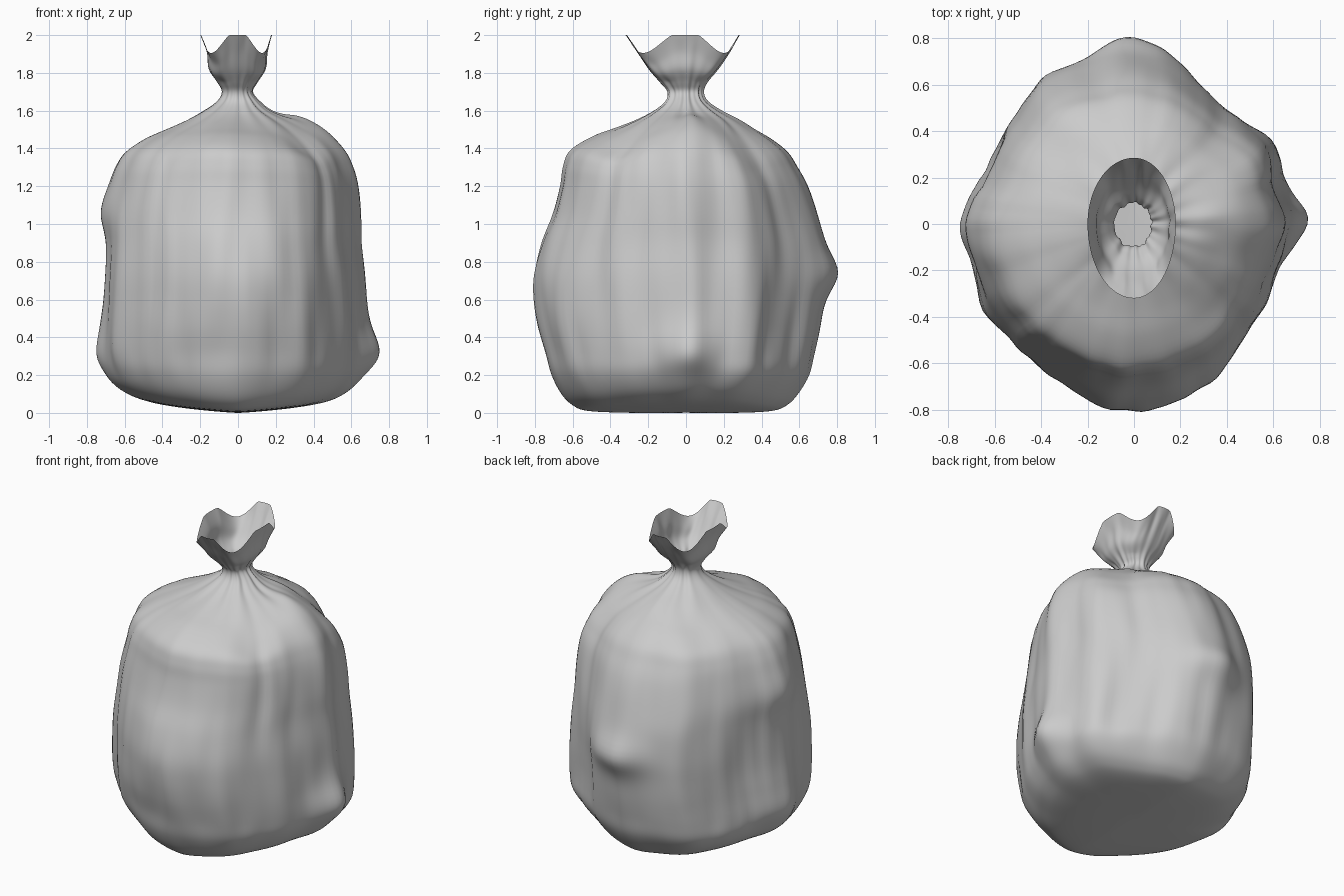
import bpy, bmesh
from math import sin, cos, pi, exp
from mathutils import Vector, noise

if "Cube" in bpy.data.objects:
    bpy.data.objects.remove(bpy.data.objects["Cube"])

# Profile rows from base to rim: height, reach to -x, +x, -y, +y
ROWS = [
    (0.00, .02, .02, .02, .02), (0.00, .28, .28, .30, .28), (0.01, .46, .46, .52, .46),
    (0.04, .58, .56, .60, .54), (0.10, .66, .63, .66, .60), (0.20, .705, .68, .71, .66),
    (0.32, .725, .695, .74, .69), (0.46, .72, .69, .78, .72), (0.60, .71, .68, .80, .74),
    (0.74, .705, .67, .80, .75), (0.90, .70, .655, .765, .74), (1.05, .70, .65, .71, .70),
    (1.20, .67, .635, .67, .65), (1.30, .64, .61, .65, .60), (1.38, .59, .57, .61, .55),
    (1.45, .49, .49, .49, .46), (1.50, .38, .38, .37, .37), (1.55, .27, .27, .26, .28),
    (1.60, .18, .17, .17, .18), (1.65, .11, .11, .11, .11), (1.70, .085, .075, .10, .09),
    (1.75, .11, .10, .14, .11), (1.82, .155, .145, .20, .17), (1.91, .165, .155, .26, .23),
    (2.00, .20, .18, .32, .285)]
# Plan outline radius every 15 degrees, starting at +x
PLAN = [.74, .71, .73, .68, .69, .76, .80, .78, .77, .71, .69, .70,
        .75, .74, .74, .73, .74, .79, .81, .78, .75, .70, .69, .69]
# Local corners poking out of the skin: angle, height, amount, angular size, height size
CORNERS = [(0, .32, .075, .25, .13), (pi, .32, .02, .3, .13), (pi / 2, .74, .095, .25, .12),
           (pi, 1.07, .035, .3, .13), (-.7, .8, -.03, .15, .4),
           (pi / 4, .12, .05, .4, .2), (.75 * pi, .12, .05, .4, .2)]
# Shoulder lumps and hollows: x, y, rise, size
LUMPS = [(.38, .04, .05, .15), (.42, .36, -.05, .18), (.38, -.36, -.05, .14),
         (-.1, -.5, .015, .2), (-.3, .3, -.02, .15)]
SIDES, STEPS = 144, 5


def spline(p0, p1, p2, p3, t):
    return 0.5 * (2 * p1 + (p2 - p0) * t + (2 * p0 - 5 * p1 + 4 * p2 - p3) * t * t
                  + (3 * p1 - p0 - 3 * p2 + p3) * t ** 3)


def smooth(a, b, v):
    t = min(1, max(0, (v - a) / (b - a)))
    return t * t * (3 - 2 * t)


def profile(u):
    i = min(int(u), len(ROWS) - 2)
    rows = [ROWS[min(max(i + k, 0), len(ROWS) - 1)] for k in (-1, 0, 1, 2)]
    return [spline(*v, u - i) for v in zip(*rows)]


def plan(a):
    u = a / (2 * pi) * 24
    i = int(u)
    r = spline(*[PLAN[(i + k) % 24] for k in (-1, 0, 1, 2)], u - i)
    return r * (1 + .04 * sin(2 * a) ** 2)


def bag_point(u, a):
    z, xn, xp, yn, yp = profile(u)
    # Lumpy plan on the body, plain ellipse at the neck and rim
    r, w = plan(a), smooth(1.35, 1.65, z)
    dx = cos(a) * (r / .745 * (1 - w) + w)
    dy = sin(a) * (r / .81 * (1 - w) + w)
    x, y = dx * (xp if dx > 0 else xn), dy * (yp if dy > 0 else yn)
    # Vertical folds on the body
    body = smooth(.05, .35, z) * (1 - smooth(1.5, 1.65, z))
    fold = .022 * noise.noise(Vector((cos(a) * 3.2, sin(a) * 3.2, z * 2.2)))
    fold += .018 * noise.noise(Vector((cos(a) * 7, sin(a) * 7, z * 1.6 + 5)))
    # Pleats gathered at the neck, softer on the flare
    pleat = smooth(1.45, 1.62, z) * (1 - .7 * smooth(1.7, 1.82, z)) * (1 - smooth(1.9, 2, z))
    fold = fold * body + pleat * (.04 * sin(9 * a + 2 * sin(2 * a)) + .03 * sin(16 * a + 3 * sin(a)))
    for ca, cz, amount, wa, wz in CORNERS:
        da = (a - ca + pi) % (2 * pi) - pi
        fold += amount * exp(-(da / wa) ** 2 - ((z - cz) / wz) ** 2)
    x, y = x * (1 + fold), y * (1 + fold)
    # Keel-shaped base
    keel = .065 * (abs(x) / .6) ** 1.3 * (1 - smooth(0, .35, z))
    # Shoulder lumps and hollows
    s = smooth(1.15, 1.45, z) * (1 - smooth(1.53, 1.63, z))
    z += keel + s * sum(h * exp(-((x - cx) ** 2 + (y - cy) ** 2) / d ** 2) for cx, cy, h, d in LUMPS)
    # Wavy rim
    if z > 1.75:
        rim = min(2, 1.965 + .06 * cos(4 * a))
        z = 1.75 + (z - 1.75) * (rim - 1.75) / .25
    return x, y, z


# Garbage bag: one open, lofted skin
bm = bmesh.new()
rings = []
for j in range((len(ROWS) - 1) * STEPS + 1):
    rings.append([bm.verts.new(bag_point(j / STEPS, 2 * pi * k / SIDES)) for k in range(SIDES)])
for low, high in zip(rings, rings[1:]):
    for k in range(SIDES):
        n = (k + 1) % SIDES
        bm.faces.new((low[k], low[n], high[n], high[k]))
bm.faces.new(rings[0][::-1])
# Settle on the ground
ground = min(v.co.z for v in bm.verts)
for v in bm.verts:
    v.co.z -= ground
mesh = bpy.data.meshes.new("tied_bag")
bm.to_mesh(mesh)
bm.free()
mesh.polygons.foreach_set("use_smooth", [True] * len(mesh.polygons))
bag = bpy.data.objects.new("tied_bag", mesh)
bpy.context.collection.objects.link(bag)
